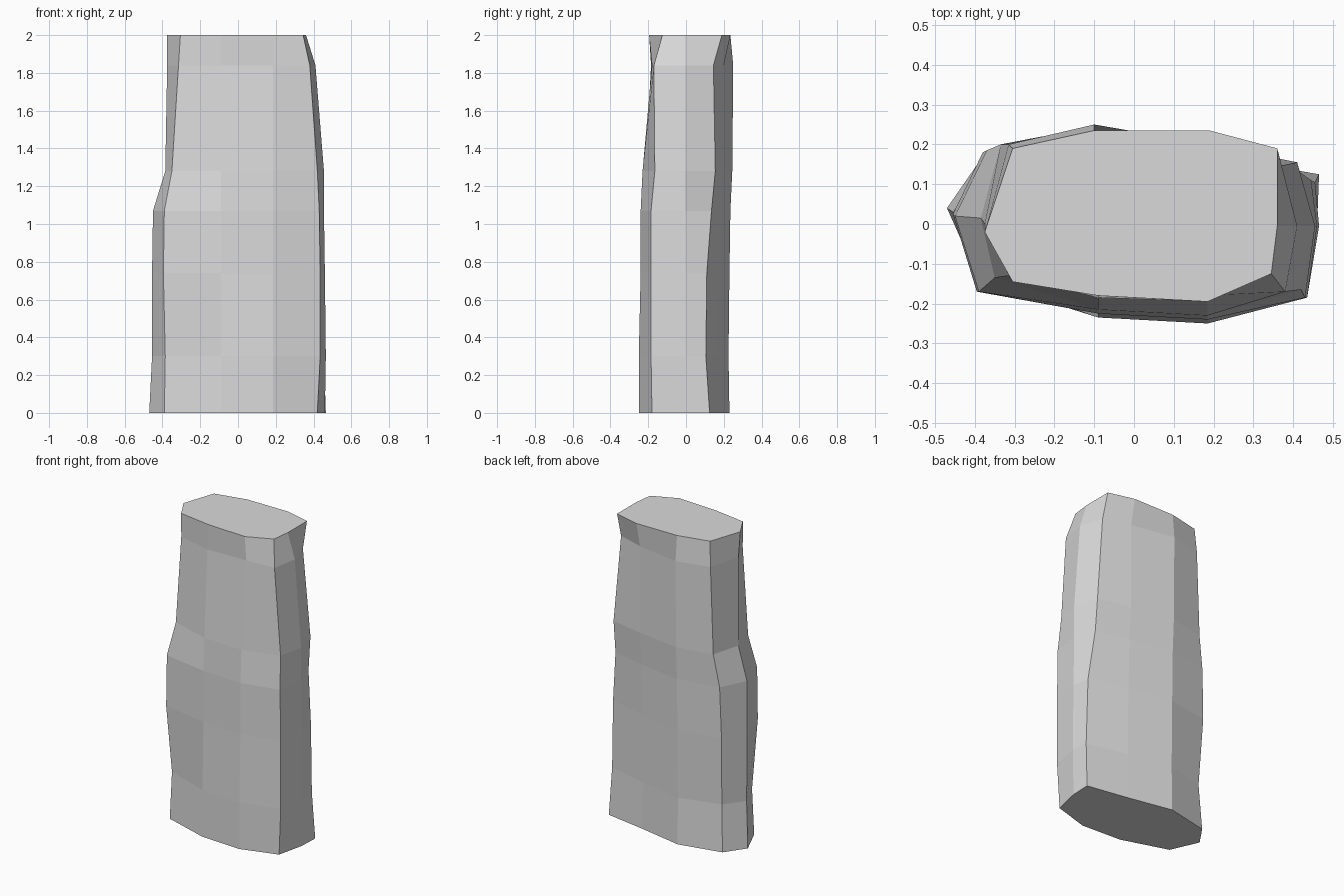
import bpy
import bmesh

# Remove the default object
default = bpy.data.objects.get("Cube")
if default:
    bpy.data.objects.remove(default, do_unlink=True)


def make_material(name, value):
    material = bpy.data.materials.new(name)
    material.use_nodes = True
    colour = (value, value, value, 1)
    material.diffuse_color = colour
    material.node_tree.nodes["Principled BSDF"].inputs["Base Color"].default_value = colour
    return material


# Ten-sided cross-section: blunt ends, long faces split into three panels
def ring_points(left_end, front_left, front_right, right, back_right, back_left,
                front_mid_left, front_mid_right, back_mid_right, back_mid_left):
    return [
        left_end,
        front_left,
        (-0.09, front_mid_left),
        (0.185, front_mid_right),
        front_right,
        (right, -0.005),
        back_right,
        (0.19, back_mid_right),
        (-0.1, back_mid_left),
        back_left,
    ]


# Each layer: height, end and corner positions, then depths of the long faces
layers = [
    (0.0, ((-0.47, 0.04), (-0.39, -0.14), (0.42, -0.18), 0.46, (0.465, 0.125), (-0.38, 0.17),
           -0.235, -0.25, 0.172, 0.23)),
    (0.3, ((-0.455, 0.03), (-0.385, -0.125), (0.435, -0.185), 0.465, (0.455, 0.105), (-0.365, 0.155),
           -0.235, -0.25, 0.17, 0.225)),
    (0.74, ((-0.455, 0.025), (-0.395, -0.17), (0.435, -0.185), 0.46, (0.445, 0.11), (-0.38, 0.18),
            -0.225, -0.24, 0.175, 0.23)),
    (1.07, ((-0.45, 0.02), (-0.39, -0.17), (0.43, -0.185), 0.455, (0.41, 0.135), (-0.37, 0.185),
            -0.225, -0.24, 0.185, 0.235)),
    (1.28, ((-0.385, 0.015), (-0.35, -0.135), (0.42, -0.165), 0.455, (0.41, 0.155), (-0.335, 0.2),
            -0.215, -0.23, 0.2, 0.245)),
    (1.84, ((-0.375, 0.0), (-0.315, -0.13), (0.38, -0.17), 0.41, (0.363, 0.145), (-0.315, 0.2),
            -0.185, -0.18, 0.2, 0.25)),
    (2.0, ((-0.375, -0.02), (-0.305, -0.145), (0.345, -0.125), 0.36, (0.36, 0.19), (-0.305, 0.19),
           -0.18, -0.195, 0.235, 0.235)),
]

# Stack the layers into a faceted standing stone
bm = bmesh.new()
rings = [[bm.verts.new((x, y, z)) for x, y in ring_points(*section)] for z, section in layers]
for lower, upper in zip(rings, rings[1:]):
    for i in range(len(lower)):
        j = (i + 1) % len(lower)
        bm.faces.new((lower[i], lower[j], upper[j], upper[i]))
bm.faces.new(list(reversed(rings[0])))
bm.faces.new(rings[-1])
bmesh.ops.recalc_face_normals(bm, faces=bm.faces)

mesh = bpy.data.meshes.new("stone_pillar")
bm.to_mesh(mesh)
bm.free()
mesh.materials.append(make_material("pale grey stone", 0.7))
stone = bpy.data.objects.new("stone_pillar", mesh)
bpy.context.collection.objects.link(stone)
